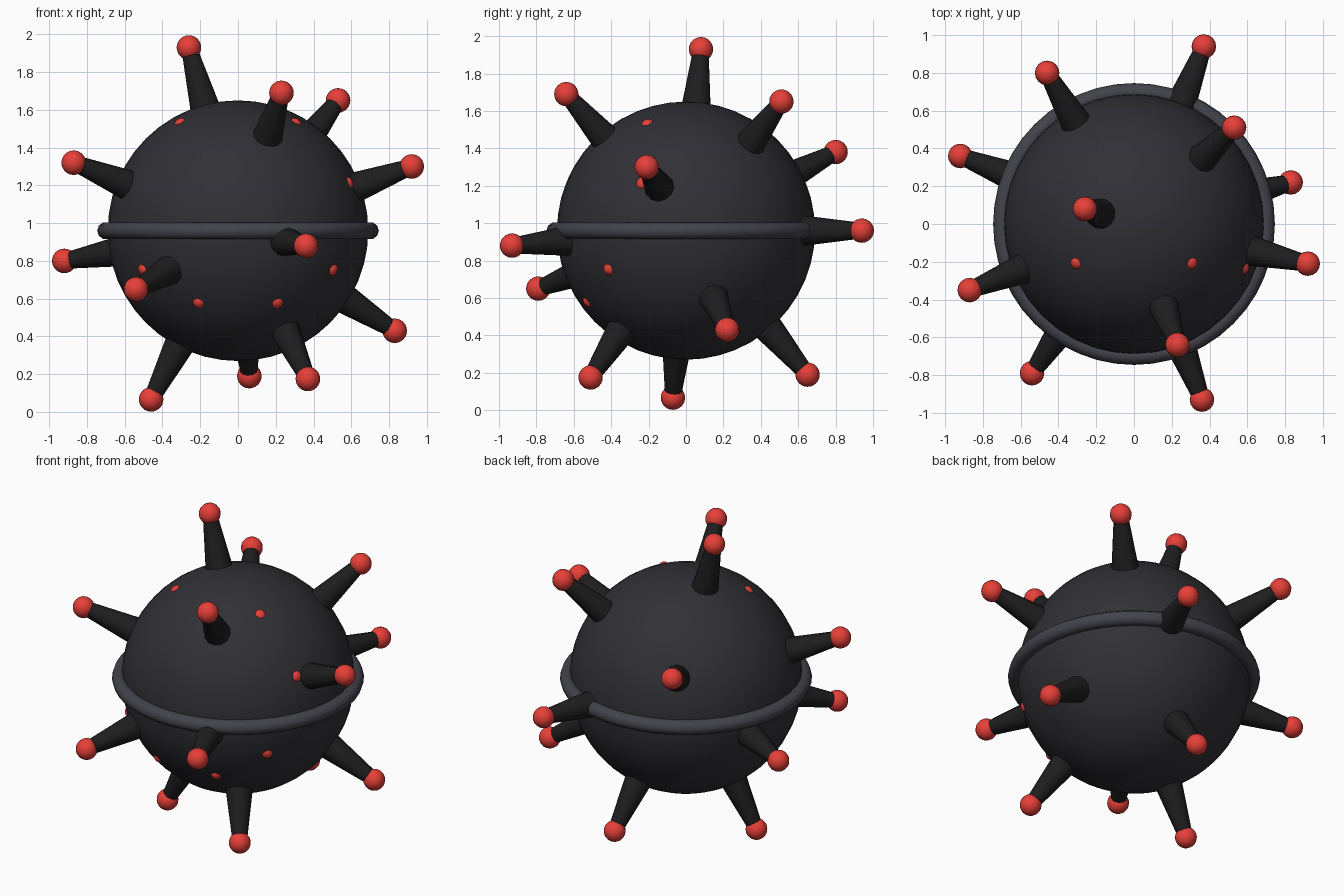
import bpy
from mathutils import Vector

if "Cube" in bpy.data.objects:
    bpy.data.objects.remove(bpy.data.objects["Cube"])

CENTRE = Vector((0, 0, 0.96))
R = 0.69


def material(name, rgb):
    m = bpy.data.materials.new(name)
    m.diffuse_color = (*rgb, 1)
    m.use_nodes = True
    m.node_tree.nodes["Principled BSDF"].inputs["Base Color"].default_value = m.diffuse_color
    return m


IRON = material("dark_iron", (0.03, 0.03, 0.036))
BLACK = material("black_iron", (0.013, 0.013, 0.014))
STEEL = material("band_steel", (0.055, 0.055, 0.07))
RED = material("red", (0.8, 0.05, 0.04))


def finish(name, mat, angle=0.8):
    ob = bpy.context.object
    ob.name = name
    ob.data.materials.append(mat)
    bpy.ops.object.shade_smooth_by_angle(angle=angle)
    return ob


def ball(name, loc, r, mat, seg, rings):
    bpy.ops.mesh.primitive_uv_sphere_add(segments=seg, ring_count=rings, radius=r, location=loc)
    return finish(name, mat)


# Round body and the band around its middle
ball("body", CENTRE, R, IRON, 40, 24)
bpy.ops.mesh.primitive_torus_add(location=CENTRE, major_radius=0.70, minor_radius=0.046,
                                 major_segments=48, minor_segments=10)
finish("equator_band", STEEL)

# Spikes: tapered horns pointing out from the centre, each with a red ball tip
TIPS = [
    (-0.26, 0.08, 1.93), (0.23, -0.64, 1.69), (0.53, 0.51, 1.65), (-0.46, 0.80, 1.38),
    (0.92, -0.21, 1.30), (-0.87, -0.35, 1.32), (0.37, 0.94, 0.96), (0.36, -0.93, 0.88),
    (-0.92, 0.36, 0.80), (-0.54, -0.79, 0.65), (0.83, 0.22, 0.43), (0.37, -0.51, 0.175),
    (0.06, 0.65, 0.19), (-0.46, -0.07, 0.067),
]
for i, tip in enumerate(TIPS, 1):
    tip = Vector(tip)
    out = (tip - CENTRE).normalized()
    start = CENTRE + out * 0.65
    bpy.ops.mesh.primitive_cone_add(vertices=12, radius1=0.084, radius2=0.042,
                                    depth=(tip - start).length, location=(start + tip) / 2,
                                    rotation=out.to_track_quat('Z', 'Y').to_euler())
    finish(f"spike_{i}", BLACK)
    ball(f"spike_tip_{i}", tip, 0.065, RED, 16, 12)

# Small red studs sunk into the front, mirrored left and right
for i, (x, y, z) in enumerate([(0.31, -0.21, 1.54), (0.60, -0.24, 1.22),
                               (0.51, -0.42, 0.75), (0.21, -0.53, 0.575)], 1):
    for side, s in (("right", 1), ("left", -1)):
        out = (Vector((s * x, y, z)) - CENTRE).normalized()
        ball(f"stud_{side}_{i}", CENTRE + out * 0.663, 0.04, RED, 12, 8)
